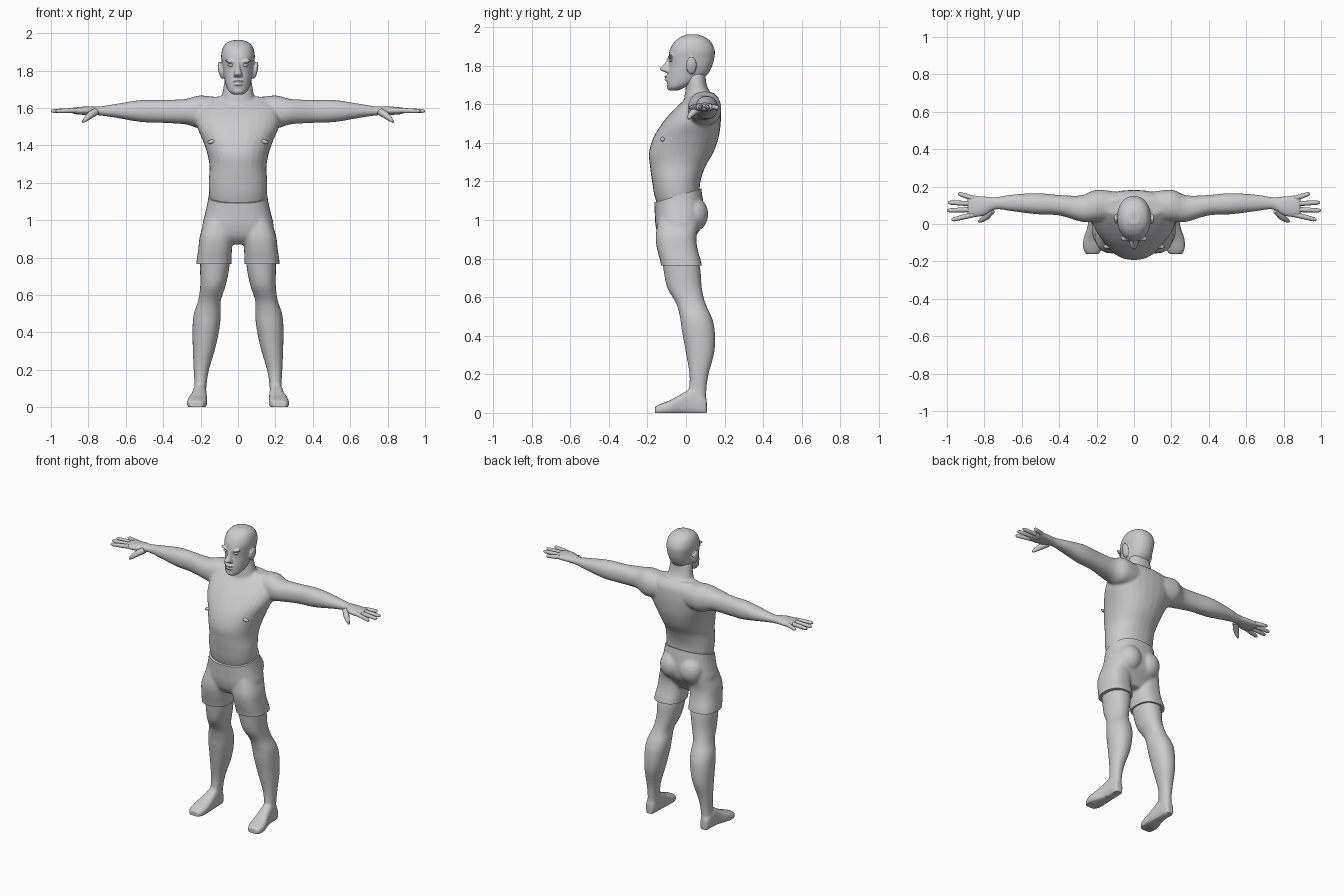
import bpy, bmesh, math
from mathutils import Vector, Matrix

if "Cube" in bpy.data.objects:
    bpy.data.objects.remove(bpy.data.objects["Cube"])

grey = bpy.data.materials.new("body_grey")
grey.diffuse_color = (0.6, 0.6, 0.6, 1)
grey.use_nodes = True
grey.node_tree.nodes["Principled BSDF"].inputs["Base Color"].default_value = grey.diffuse_color


def spline(secs, steps=4):
    """Smoothly interpolate cross-sections."""
    out = []
    for i in range(len(secs) - 1):
        p = [Vector(secs[min(max(i + k, 0), len(secs) - 1)]) for k in (-1, 0, 1, 2)]
        for s in range(steps):
            t = s / steps
            out.append(0.5 * (2 * p[1] + (p[2] - p[0]) * t + (2 * p[0] - 5 * p[1] + 4 * p[2] - p[3]) * t * t
                              + (3 * p[1] - p[0] - 3 * p[2] + p[3]) * t ** 3))
    return out + [Vector(secs[-1])]


def loft(bm, axis, secs, side=1, power=2.2, n=28):
    """Sections (t, a0, a1, b0, b1): rounded cross-sections at t along the axis."""
    rings = []
    for t, a0, a1, b0, b1 in spline(secs):
        ring = []
        for k in range(n):
            c, s = math.cos(2 * math.pi * k / n), math.sin(2 * math.pi * k / n)
            a = (a0 + a1) / 2 + (a1 - a0) / 2 * math.copysign(abs(c) ** (2 / power), c)
            b = (b0 + b1) / 2 + (b1 - b0) / 2 * math.copysign(abs(s) ** (2 / power), s)
            x, y, z = {'x': (t, a, b), 'y': (a, t, b), 'z': (a, b, t)}[axis]
            ring.append(bm.verts.new((x * side, y, z)))
        rings.append(ring)
    for r, q in zip(rings, rings[1:]):
        for k in range(n):
            bm.faces.new((r[k], r[(k + 1) % n], q[(k + 1) % n], q[k]))
    bm.faces.new(rings[0])
    bm.faces.new(rings[-1])


def centred(secs):
    """Sections (z, half width, front, back) centred on x = 0."""
    return [(z, -w, w, y0, y1) for z, w, y0, y1 in secs]


def blob(bm, loc, size, rot=0.0, axis='Y'):
    m = Matrix.Translation(loc) @ Matrix.Rotation(rot, 4, axis) @ Matrix.Diagonal((*size, 1))
    bmesh.ops.create_uvsphere(bm, u_segments=16, v_segments=10, radius=1, matrix=m)


def rod(bm, points, side):
    """Tapered finger through (x, y, z, radius) points."""
    pts = [Vector((p[0] * side, p[1], p[2])) for p in points]
    q = (pts[-1] - pts[0]).to_track_quat('Z', 'Y')
    rings = []
    for p, c in zip(points, pts):
        rings.append([bm.verts.new(c + q @ Vector((p[3] * math.cos(k * math.pi / 5),
                                                   p[3] * math.sin(k * math.pi / 5), 0))) for k in range(10)])
    for r, s in zip(rings, rings[1:]):
        for k in range(10):
            bm.faces.new((r[k], r[(k + 1) % 10], s[(k + 1) % 10], s[k]))
    bm.faces.new(rings[0])
    bm.faces.new(rings[-1])


def finish(name, bm, voxel=0, smooth=0, cuts=(), angle=60):
    """Make an object; optionally fuse its volumes, smooth, and trim by planes."""
    bmesh.ops.recalc_face_normals(bm, faces=bm.faces)
    mesh = bpy.data.meshes.new(name)
    bm.to_mesh(mesh)
    bm.free()
    ob = bpy.data.objects.new(name, mesh)
    bpy.context.collection.objects.link(ob)
    if voxel:
        r = ob.modifiers.new("fuse", 'REMESH')
        r.mode, r.voxel_size = 'VOXEL', voxel
        s = ob.modifiers.new("soften", 'SMOOTH')
        s.factor, s.iterations = 0.5, smooth
        ev = ob.evaluated_get(bpy.context.evaluated_depsgraph_get())
        fused = bpy.data.meshes.new_from_object(ev)
        ob.modifiers.clear()
        ob.data = fused
        if cuts:
            b = bmesh.new()
            b.from_mesh(fused)
            for co, no in cuts:
                g = b.verts[:] + b.edges[:] + b.faces[:]
                res = bmesh.ops.bisect_plane(b, geom=g, plane_co=co, plane_no=no, clear_outer=True)
                edges = [e for e in res['geom_cut'] if isinstance(e, bmesh.types.BMEdge)]
                bmesh.ops.holes_fill(b, edges=edges, sides=0)
            b.to_mesh(fused)
            b.free()
    ob.data.materials.clear()
    ob.data.materials.append(grey)
    bpy.ops.object.select_all(action='DESELECT')
    ob.select_set(True)
    bpy.context.view_layer.objects.active = ob
    bpy.ops.object.shade_smooth_by_angle(angle=math.radians(angle))
    return ob


# Torso with neck, arms and palms fused
bm = bmesh.new()
loft(bm, 'z', centred([
    (1.03, .13, -.13, .05), (1.12, .152, -.162, .068), (1.2, .157, -.176, .075), (1.28, .152, -.187, .102),
    (1.35, .163, -.192, .142), (1.43, .19, -.168, .170), (1.5, .22, -.125, .180), (1.56, .225, -.075, .182),
    (1.62, .205, -.012, .175), (1.66, .16, .04, .145)]))
loft(bm, 'z', centred([(1.56, .11, -.02, .16), (1.64, .09, -.008, .135), (1.7, .08, .0, .108), (1.76, .07, .0, .1)]))
for s in (1, -1):
    loft(bm, 'x', [
        (.08, .02, .17, 1.50, 1.65), (.2, .012, .183, 1.49, 1.667), (.28, .012, .153, 1.512, 1.648),
        (.4, .046, .155, 1.52, 1.643), (.52, .052, .165, 1.525, 1.642), (.65, .068, .157, 1.547, 1.622),
        (.74, .078, .144, 1.56, 1.608), (.8, .045, .148, 1.562, 1.609), (.86, .035, .153, 1.565, 1.604),
        (.89, .04, .148, 1.572, 1.6)], s)
torso = finish("torso_and_arms", bm, 0.008, 5)

# Fingers and thumbs
bm = bmesh.new()
for s in (1, -1):
    for base, tip in (((.86, .137), (.94, .163)), ((.86, .108), (.995, .115)),
                      ((.86, .078), (1.0, .072)), ((.86, .05), (.975, .022))):
        d = [(b - a) for a, b in zip(base, tip)]
        rod(bm, [(base[0] + d[0] * f, base[1] + d[1] * f, 1.587 - .004 * f, r)
                 for f, r in ((0, .014), (.5, .013), (.9, .011), (1, .005))], s)
    rod(bm, [(.76, .075, 1.58, .02), (.79, .04, 1.562, .019), (.815, .02, 1.54, .013), (.83, .012, 1.525, .006)], s)
finish("fingers", bm)

# Head with nose, brows, lips and ears fused
bm = bmesh.new()
loft(bm, 'z', centred([
    (1.672, .028, -.085, -.04), (1.69, .05, -.094, .0), (1.72, .064, -.099, .07), (1.76, .074, -.095, .115),
    (1.80, .081, -.088, .136), (1.84, .086, -.09, .147), (1.88, .09, -.085, .149), (1.92, .082, -.064, .132),
    (1.945, .064, -.035, .105), (1.962, .03, .0, .065)]))
loft(bm, 'z', centred([(1.85, .012, -.093, -.05), (1.82, .012, -.105, -.05), (1.785, .022, -.136, -.05),
                       (1.77, .026, -.118, -.05), (1.764, .018, -.1, -.05)]), n=16)
for s in (1, -1):
    blob(bm, (.038 * s, -.078, 1.848), (.034, .015, .009), -.2 * s)
    blob(bm, (.093 * s, .028, 1.802), (.013, .028, .047), .2 * s)
blob(bm, (0, -.094, 1.744), (.03, .019, .007))
blob(bm, (0, -.094, 1.727), (.026, .018, .008))
blob(bm, (0, -.08, 1.69), (.03, .02, .018))
finish("head", bm, 0.005, 2)

# Eyes
bm = bmesh.new()
for s in (1, -1):
    blob(bm, (.037 * s, -.078, 1.828), (.019, .008, .008), -.15 * s)
finish("eyes", bm)

# Nipples set on the chest surface
bm = bmesh.new()
for s in (1, -1):
    hit, loc, no, _ = torso.ray_cast(Vector((.14 * s, -1, 1.42)), Vector((0, 1, 0)))
    blob(bm, loc if hit else (.14 * s, -.115, 1.42), (.024, .012, .011), .25 * s)
finish("nipples", bm)

# Shorts, trimmed at the tilted waist and the hems
bm = bmesh.new()
loft(bm, 'z', centred([
    (1.24, .15, -.16, .07), (1.16, .155, -.168, .08), (1.09, .164, -.165, .09), (1.03, .178, -.162, .095),
    (.97, .19, -.158, .085), (.91, .17, -.14, .045), (.87, .1, -.1, .02)]), power=2.4)
for s in (1, -1):
    loft(bm, 'z', [(1.02, .02, .17, -.14, .08), (.92, .026, .203, -.157, .055), (.85, .032, .212, -.15, .06),
                   (.77, .035, .223, -.13, .082), (.68, .04, .23, -.12, .09)], s, 2.5)
    blob(bm, (.072 * s, .04, 1.03), (.082, .076, .09))
finish("shorts", bm, 0.008, 4, [((0, -.16, 1.092), (0, -.3, 1)), ((0, 0, .765), (0, 0, -1))], 50)

# Legs with feet fused, soles flattened
for s, name in ((1, "left_leg"), (-1, "right_leg")):
    bm = bmesh.new()
    loft(bm, 'z', [
        (.84, .045, .2, -.13, .05), (.75, .046, .203, -.118, .074), (.65, .066, .202, -.098, .082),
        (.57, .092, .213, -.052, .1), (.5, .092, .236, -.032, .132), (.43, .098, .243, -.022, .149),
        (.32, .12, .242, -.002, .148), (.2, .155, .237, .018, .117), (.12, .168, .233, .015, .106),
        (.04, .172, .236, .01, .104)], s)
    loft(bm, 'y', [
        (.108, .182, .23, -.01, .07), (.08, .172, .238, -.01, .1), (.03, .168, .242, -.01, .125),
        (-.02, .166, .25, -.01, .1), (-.08, .165, .27, -.01, .067), (-.13, .17, .272, -.01, .047),
        (-.16, .188, .258, -.01, .033)], s, 2.8)
    finish(name, bm, 0.008, 4, [((0, 0, 0), (0, 0, -1))], 50)
